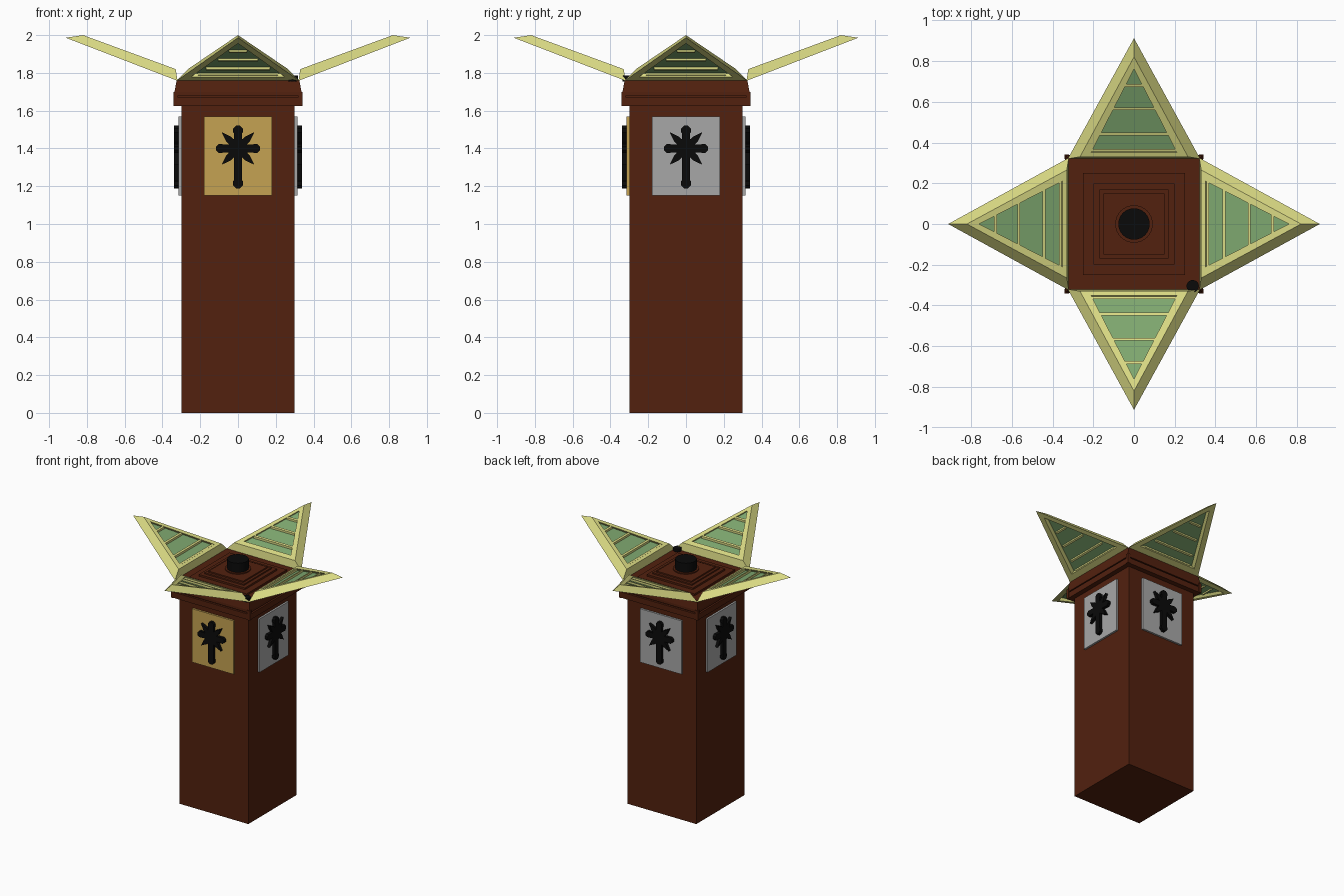
import bpy, bmesh, math
from mathutils import Matrix, Vector

cube = bpy.data.objects.get("Cube")
if cube:
    bpy.data.objects.remove(cube, do_unlink=True)


def material(name, r, g, b):
    m = bpy.data.materials.new(name)
    m.use_nodes = True
    m.diffuse_color = (r, g, b, 1)
    m.node_tree.nodes["Principled BSDF"].inputs["Base Color"].default_value = (r, g, b, 1)
    return m


BROWN = material("dark brown wood", .085, .015, .0045)
GOLD = material("gold", .56, .36, .085)
SILVER = material("silver", .39, .39, .39)
CREAM = material("pale yellow", .70, .70, .23)
GREEN = material("soft green", .21, .39, .16)
BLACK = material("black", .003, .003, .003)


def finish(name, bm, mat, turn=0):
    """Turn a mesh about the tower axis and link it as an object."""
    bmesh.ops.transform(bm, matrix=Matrix.Rotation(turn, 4, 'Z'), verts=bm.verts)
    bmesh.ops.recalc_face_normals(bm, faces=bm.faces)
    me = bpy.data.meshes.new(name)
    bm.to_mesh(me)
    bm.free()
    me.materials.append(mat)
    ob = bpy.data.objects.new(name, me)
    bpy.context.collection.objects.link(ob)
    return ob


def loft(bm, rings, closed=False):
    """Skin a list of equal-sized point rings, capped or joined end to end."""
    vs = [[bm.verts.new(p) for p in ring] for ring in rings]
    n = len(vs[0])
    pairs = list(zip(vs, vs[1:])) + ([(vs[-1], vs[0])] if closed else [])
    for a, b in pairs:
        for i in range(n):
            j = (i + 1) % n
            bm.faces.new((a[i], a[j], b[j], b[i]))
    if not closed:
        bm.faces.new(vs[0])
        bm.faces.new(vs[-1])


def square(h, z):
    return [(x * h, y * h, z) for x, y in ((-1, -1), (1, -1), (1, 1), (-1, 1))]


def stack(name, profile, mat):
    bm = bmesh.new()
    loft(bm, [square(h, z) for h, z in profile])
    return finish(name, bm, mat)


def box(bm, lo, hi):
    lo, hi = Vector(lo), Vector(hi)
    m = Matrix.Translation((lo + hi) / 2) @ Matrix.Diagonal((*(hi - lo), 1))
    bmesh.ops.create_cube(bm, size=1, matrix=m)


def disc(name, x, y, r, z0, z1, mat):
    bm = bmesh.new()
    bmesh.ops.create_cone(bm, cap_ends=True, segments=32, radius1=r, radius2=r, depth=z1 - z0,
                          matrix=Matrix.Translation((x, y, (z0 + z1) / 2)))
    ob = finish(name, bm, mat)
    for o in bpy.context.selected_objects:
        o.select_set(False)
    ob.select_set(True)
    bpy.context.view_layer.objects.active = ob
    bpy.ops.object.shade_smooth_by_angle()


# Tower shaft, cornice and stepped roof
stack("tower_body", [(.30, 0), (.30, 1.64)], BROWN)
stack("cornice", [(.338, 1.625), (.338, 1.67), (.322, 1.67), (.322, 1.68),
                  (.336, 1.68), (.336, 1.70), (.325, 1.76)], BROWN)
stack("roof_steps", [(.32, 1.75), (.32, 1.762), (.25, 1.762), (.25, 1.776), (.20, 1.776),
                     (.20, 1.79), (.17, 1.79), (.17, 1.80), (.15, 1.80), (.15, 1.81)], BROWN)
bm = bmesh.new()
for sx in (-1, 1):
    for sy in (-1, 1):
        x, y = sx * .33, sy * .33
        box(bm, (x - .012, y - .012, 1.625), (x + .012, y + .012, 1.70))
finish("cornice_corners", bm, BROWN)

# Roof vent and small corner knob
disc("vent_collar", 0, 0, .092, 1.80, 1.818, BROWN)
disc("vent", 0, 0, .077, 1.81, 1.89, BLACK)
disc("corner_knob", .288, -.305, .03, 1.755, 1.785, BLACK)


# Petal space: u across, d outwards, t from underside (0) to top (1)
def petal_point(u, d, t):
    low = 1.76 + .385 * (d - .325)
    high = 1.82 + .367 * (d - .33)
    return (u, -d, low + t * (high - low))


def triangle(half, base, tip, t):
    return [petal_point(-half, base, t), petal_point(half, base, t), petal_point(0, tip, t)]


def bar(bm, half, d, width, t0, t1):
    corners = ((-half, d - width), (half, d - width), (half, d + width), (-half, d + width))
    loft(bm, [[petal_point(u, v, t) for u, v in corners] for t in (t0, t1)])


def emblem(bm, y0, y1, cz):
    """Eight-armed star with a long lower arm and knobbed ends."""
    def prism(points):
        loft(bm, [[(x, y, cz + z) for x, z in points] for y in (y0, y1)])

    def knob(x, z, r):
        prism([(x + r * math.cos(k * math.pi / 4 + math.pi / 8),
                z + r * math.sin(k * math.pi / 4 + math.pi / 8)) for k in range(8)])

    for k in range(8):
        a = k * math.pi / 4
        if k % 2:
            shape = [(0, -.026), (.075, -.024), (.122, 0), (.075, .024), (0, .026)]
            shape = [(0, -.02), (.07, -.018), (.122, 0), (.07, .018), (0, .02)]
        else:
            reach = .19 if k == 6 else .10
            shape = [(0, -.022), (reach, -.022), (reach, .022), (0, .022)]
        prism([(x * math.cos(a) - z * math.sin(a), x * math.sin(a) + z * math.cos(a))
               for x, z in shape])
    knob(0, 0, .05)
    knob(0, .095, .028)
    knob(0, -.185, .028)
    for s in (-1, 1):
        knob(s * .093, 0, .025)


# The four sides: plaque, emblem and open roof petal
for k, side in enumerate(("front", "left", "back", "right")):
    turn = k * math.pi / 2

    bm = bmesh.new()
    box(bm, (-.18, -.315, 1.15), (.18, -.29, 1.57))
    finish(side + "_plaque", bm, GOLD if k == 0 else SILVER, turn)

    bm = bmesh.new()
    emblem(bm, -.338, -.31, 1.40)
    finish(side + "_emblem", bm, BLACK, turn)

    bm = bmesh.new()
    loft(bm, [triangle(.325, .32, .912, 0), triangle(.265, .33, .82, 1),
              triangle(.21, .352, .76, 1), triangle(.25, .37, .835, 0)], closed=True)
    finish(side + "_petal_frame", bm, CREAM, turn)

    bm = bmesh.new()
    loft(bm, [triangle(.235, .355, .80, .4), triangle(.225, .352, .785, .65)])
    finish(side + "_petal_panel", bm, GREEN, turn)

    bm = bmesh.new()
    for d in (.362, .442, .566, .68):
        bar(bm, .215 * (.775 - d) / .42, d, .007, .2, .95)
    finish(side + "_petal_slats", bm, CREAM, turn)
